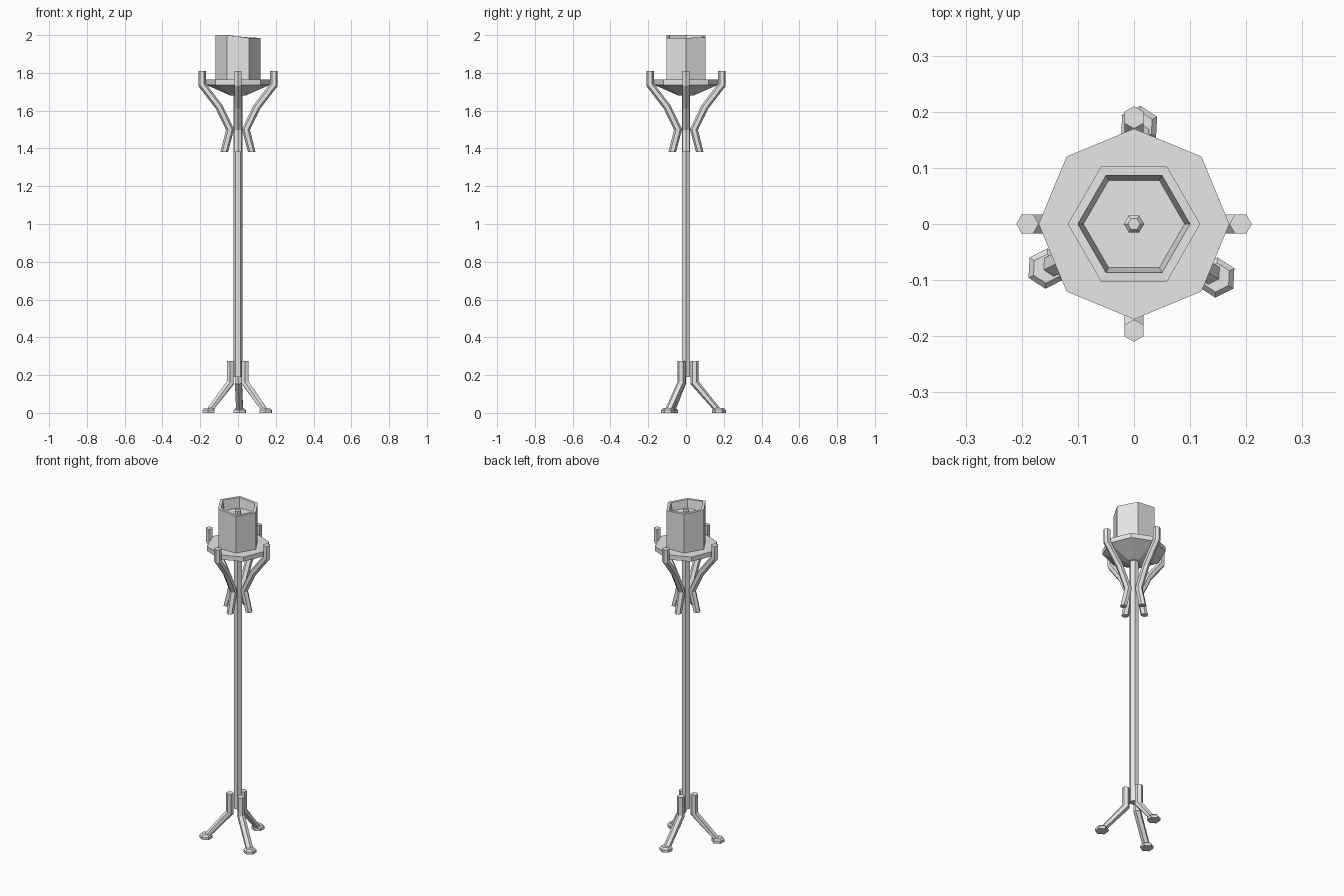
import bpy, bmesh
from math import cos, sin, pi, radians
from mathutils import Vector, Matrix

old = bpy.data.objects.get("Cube")
if old:
    bpy.data.objects.remove(old, do_unlink=True)

grey = bpy.data.materials.new("pale grey")
grey.use_nodes = True
grey.diffuse_color = (0.8, 0.8, 0.8, 1)
grey.node_tree.nodes["Principled BSDF"].inputs["Base Color"].default_value = (0.8, 0.8, 0.8, 1)


def loft(name, rings, turn=0, closed=False):
    """Skin a list of equal rings of points, capping the ends."""
    bm = bmesh.new()
    loops = [[bm.verts.new(p) for p in ring] for ring in rings]
    n = len(loops[0])
    for a, b in zip(loops, loops[1:]):
        for i in range(n):
            j = (i + 1) % n
            bm.faces.new((a[i], a[j], b[j], b[i]))
    bm.faces.new(loops[0][::-1])
    bm.faces.new(loops[-1])
    bmesh.ops.recalc_face_normals(bm, faces=bm.faces)
    bmesh.ops.rotate(bm, verts=bm.verts, matrix=Matrix.Rotation(radians(turn), 3, 'Z'))
    mesh = bpy.data.meshes.new(name)
    bm.to_mesh(mesh)
    bm.free()
    mesh.materials.append(grey)
    obj = bpy.data.objects.new(name, mesh)
    bpy.context.collection.objects.link(obj)
    return obj


def ring(r, z, sides=6, x=0, drop=None):
    drop = drop or [0] * sides
    return [(x + r * cos(2 * pi * i / sides), r * sin(2 * pi * i / sides), z - drop[i])
            for i in range(sides)]


def bent_rod(name, path, radius, turn):
    """Hexagonal rod along (distance, height) points, mitred at bends, level at its ends."""
    pts = [Vector(p) for p in path]
    rings = []
    for i, p in enumerate(pts):
        side = Vector((1, 0))
        if 0 < i < len(pts) - 1:
            d1, d2 = (p - pts[i - 1]).normalized(), (pts[i + 1] - p).normalized()
            t = (d1 + d2).normalized()
            side = Vector((-t.y, t.x)) / t.dot(d1)
            if side.x < 0:
                side = -side
        rings.append([(p.x + side.x * radius * cos(k * pi / 3), radius * sin(k * pi / 3),
                       p.y + side.y * radius * cos(k * pi / 3)) for k in range(6)])
    return loft(name, rings, turn)


# Pole and drip plate
loft("pole", [ring(0.025, 0.19), ring(0.025, 1.70)])
loft("drip_plate", [ring(0.04, 1.68, 8), ring(0.17, 1.737, 8), ring(0.17, 1.765, 8)])

# Candle with an uneven melted rim and a sunken top
rim = [0.015, 0.012, 0.003, 0, 0, 0.015]
loft("candle", [ring(0.118, 1.765), ring(0.118, 2.0, drop=rim),
                ring(0.1, 2.0, drop=rim), ring(0.09, 1.94)])
loft("wick", [ring(0.018, 1.94), ring(0.018, 1.967), ring(0.011, 1.975)])

# Four curved arms around the plate
arm = [(0.19, 1.81), (0.19, 1.737), (0.10, 1.62), (0.042, 1.50), (0.073, 1.38)]
for name, turn in (("left", 0), ("back", 90), ("right", 180), ("front", 270)):
    bent_rod("arm_" + name, arm, 0.02, turn)

# Three splayed legs with flat feet
leg = [(0.045, 0.275), (0.045, 0.16), (0.165, 0.018)]
for name, turn in (("back", 87), ("right", 207), ("left", 327)):
    bent_rod("leg_" + name, leg, 0.021, turn)
    loft("foot_" + name, [ring(0.036, 0, x=0.175), ring(0.036, 0.015, x=0.175),
                          ring(0.026, 0.025, x=0.175)], turn)
